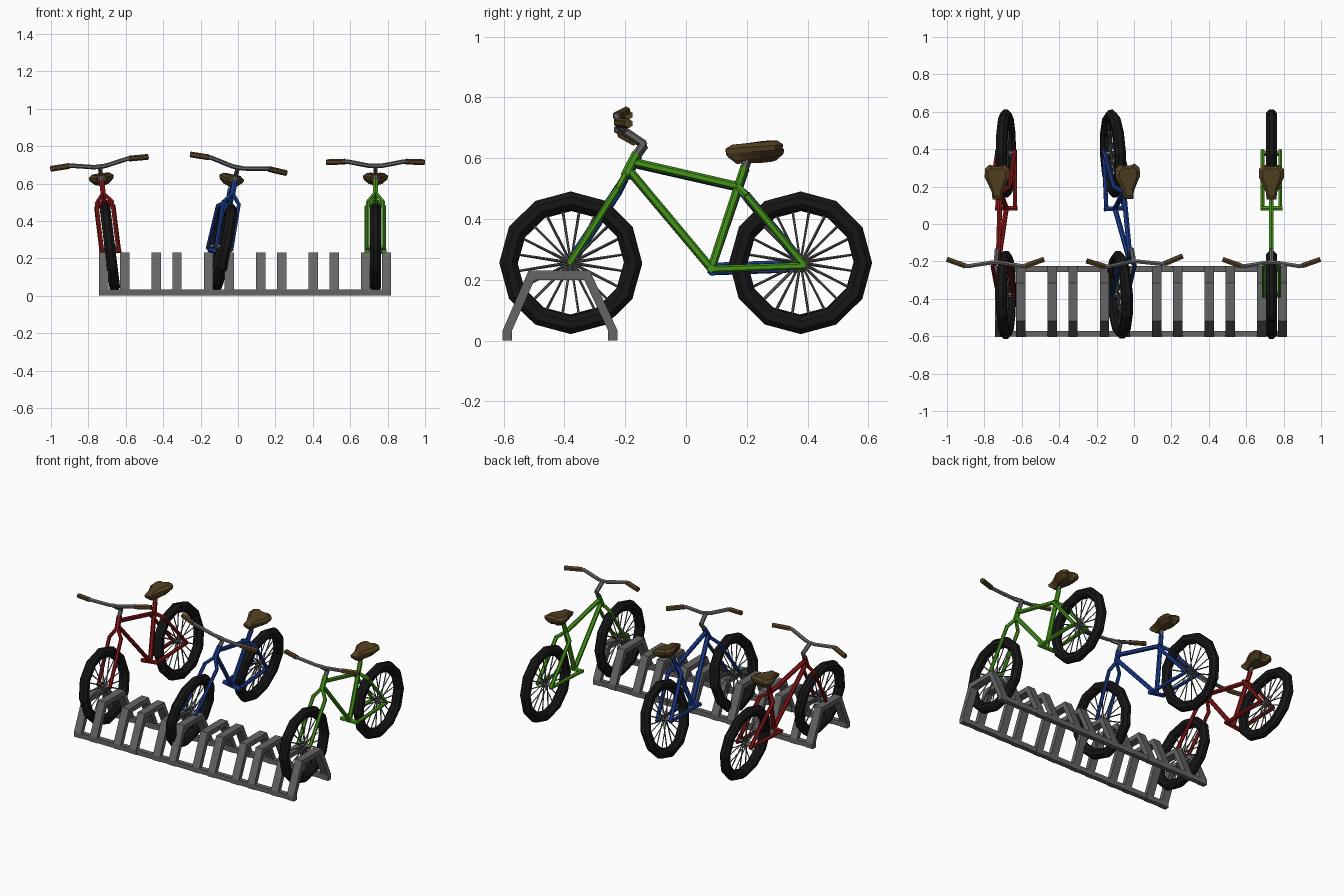
import bpy, bmesh
from math import radians, pi, sin, cos
from mathutils import Vector, Matrix

if "Cube" in bpy.data.objects:
    bpy.data.objects.remove(bpy.data.objects["Cube"])


def material(name, rgb):
    m = bpy.data.materials.new(name)
    m.diffuse_color = (*rgb, 1)
    m.use_nodes = True
    m.node_tree.nodes["Principled BSDF"].inputs["Base Color"].default_value = m.diffuse_color
    return m


RUBBER = material("rubber", (0.008, 0.008, 0.008))
LEATHER = material("brown leather", (0.085, 0.05, 0.015))
METAL = material("grey metal", (0.13, 0.13, 0.13))
RED = material("red paint", (0.24, 0.008, 0.008))
BLUE = material("blue paint", (0.01, 0.045, 0.28))
GREEN = material("green paint", (0.06, 0.3, 0.01))


def finish(bm, name, mat, matrix=Matrix()):
    bmesh.ops.recalc_face_normals(bm, faces=bm.faces)
    me = bpy.data.meshes.new(name)
    bm.to_mesh(me)
    bm.free()
    me.materials.append(mat)
    ob = bpy.data.objects.new(name, me)
    bpy.context.collection.objects.link(ob)
    ob.matrix_world = matrix
    return ob


def tubes(name, paths, mat, matrix, sides=6):
    """Straight tubes along each (radius, points) path."""
    bm = bmesh.new()
    for r, pts in paths:
        for a, b in zip(pts, pts[1:]):
            a, b = Vector(a), Vector(b)
            d = b - a
            m = Matrix.Translation((a + b) / 2) @ d.to_track_quat('Z', 'Y').to_matrix().to_4x4()
            bmesh.ops.create_cone(bm, cap_ends=True, segments=sides, radius1=r, radius2=r,
                                  depth=d.length + r * 0.4, matrix=m)
    return finish(bm, name, mat, matrix)


def mirrored(r, pts):
    return [(r, [(s * x, y, z) for x, y, z in pts]) for s in (-1, 1)]


def wheel(name, y, z, matrix):
    # Tyre: 12-sided ring with octagonal section
    bm = bmesh.new()
    rings = []
    for i in range(12):
        a = 2 * pi * i / 12
        ring = []
        for j in range(8):
            b = 2 * pi * (j + 0.5) / 8
            r = 0.205 + 0.032 * cos(b)
            ring.append(bm.verts.new((0.031 * sin(b), y + r * cos(a), z + r * sin(a))))
        rings.append(ring)
    for i in range(12):
        p, q = rings[i], rings[(i + 1) % 12]
        for j in range(8):
            k = (j + 1) % 8
            bm.faces.new((p[j], q[j], q[k], p[k]))
    finish(bm, name + "_tyre", RUBBER, matrix)
    # Spokes and hub
    spokes = [(0.013, [(-0.045, y, z), (0.045, y, z)])]
    for i in range(20):
        a = 2 * pi * (i + 0.5) / 20
        x = 0.012 if i % 2 else -0.012
        spokes.append((0.0038, [(x, y, z), (0, y + 0.185 * cos(a), z + 0.185 * sin(a))]))
    tubes(name + "_spokes", spokes, METAL, matrix, 4)


def seat(name, matrix):
    half = [(0.026, 0.13), (0.03, 0.17), (0.05, 0.215), (0.067, 0.25),
            (0.066, 0.295), (0.04, 0.318), (0.012, 0.308)]
    outline = half + [(-x, y) for x, y in reversed(half)]
    bm = bmesh.new()
    rings = []
    for scale, z in ((0.55, 0.597), (0.96, 0.622), (1.0, 0.638), (0.7, 0.652)):
        rings.append([bm.verts.new((x * scale, 0.235 + (y - 0.235) * (0.3 + 0.7 * scale),
                                    z + 0.07 * (y - 0.235))) for x, y in outline])
    n = len(outline)
    for p, q in zip(rings, rings[1:]):
        for i in range(n):
            bm.faces.new((p[i], p[(i + 1) % n], q[(i + 1) % n], q[i]))
    bm.faces.new(rings[0])
    bm.faces.new(rings[-1])
    finish(bm, name, LEATHER, matrix)


def bicycle(name, paint, x, lean, yaw):
    axle = 0.256
    m = (Matrix.Translation((x, 0, axle)) @ Matrix.Rotation(radians(yaw), 4, 'Z')
         @ Matrix.Rotation(radians(lean), 4, 'Y') @ Matrix.Translation((0, 0, -axle)))
    wheel(name + "_front_wheel", -0.379, axle, m)
    wheel(name + "_rear_wheel", 0.377, axle, m)

    # Painted frame, fork and rear stays
    frame = [
        (0.016, [(0, -0.198, 0.545), (0, -0.164, 0.612)]),
        (0.014, [(0, -0.172, 0.587), (0, 0.17, 0.508)]),
        (0.014, [(0, -0.188, 0.562), (0, 0.083, 0.237)]),
        (0.014, [(0, 0.083, 0.237), (0, 0.192, 0.57)]),
        (0.014, [(-0.056, 0.083, 0.237), (0.056, 0.083, 0.237)]),
    ]
    frame += mirrored(0.011, [(0, -0.195, 0.552), (0.042, -0.225, 0.5), (0.042, -0.382, 0.254)])
    frame += mirrored(0.012, [(0, 0.168, 0.51), (0.047, 0.2, 0.475), (0.047, 0.39, 0.246)])
    frame += mirrored(0.012, [(0.047, 0.083, 0.235), (0.047, 0.39, 0.246)])
    tubes(name + "_frame", frame, paint, m)

    # Seat post, stem and handlebar
    tubes(name + "_seat_post", [(0.012, [(0, 0.185, 0.55), (0, 0.21, 0.625)])], METAL, m)
    bar = [(0.013, [(0, -0.166, 0.61), (0, -0.14, 0.648), (0, -0.205, 0.692)])]
    bar += mirrored(0.012, [(0, -0.205, 0.694), (0.03, -0.207, 0.694),
                            (0.15, -0.226, 0.717), (0.18, -0.218, 0.717)])
    tubes(name + "_handlebar", bar, METAL, m)
    tubes(name + "_grips", mirrored(0.0155, [(0.165, -0.223, 0.717), (0.258, -0.19, 0.714)]), LEATHER, m)
    seat(name + "_seat", m)


bicycle("red_bicycle", RED, -0.685, -7, 0)
bicycle("blue_bicycle", BLUE, -0.094, 11, 2.8)
bicycle("green_bicycle", GREEN, 0.735, 0, 0)

# Rack hoops: extruded bent profile, in six pairs
HOOP = [(-0.603, 0), (-0.603, 0.033), (-0.518, 0.23), (-0.316, 0.23), (-0.225, 0.033), (-0.225, 0),
        (-0.256, 0), (-0.256, 0.033), (-0.335, 0.2), (-0.498, 0.2), (-0.572, 0.033), (-0.572, 0)]
bm = bmesh.new()
for i in range(6):
    for off in (0, 0.112):
        x = -0.743 + 0.28 * i + off
        a, b = ([bm.verts.new((x + dx, y, z)) for y, z in HOOP] for dx in (0, 0.05))
        n = len(HOOP)
        for k in range(n):
            bm.faces.new((a[k], a[(k + 1) % n], b[(k + 1) % n], b[k]))
        # End faces split into quads along the bend
        for side in (a, b):
            for k in range(5):
                bm.faces.new((side[k], side[k + 1], side[10 - k], side[11 - k]))
finish(bm, "rack_hoops", METAL)

# Rack base rails
bm = bmesh.new()
for y in (-0.5875, -0.2405):
    m = Matrix.Translation((0.038, y, 0.0175)) @ Matrix.Diagonal((1.56, 0.03, 0.031, 1))
    bmesh.ops.create_cube(bm, size=1, matrix=m)
finish(bm, "rack_rails", METAL)
